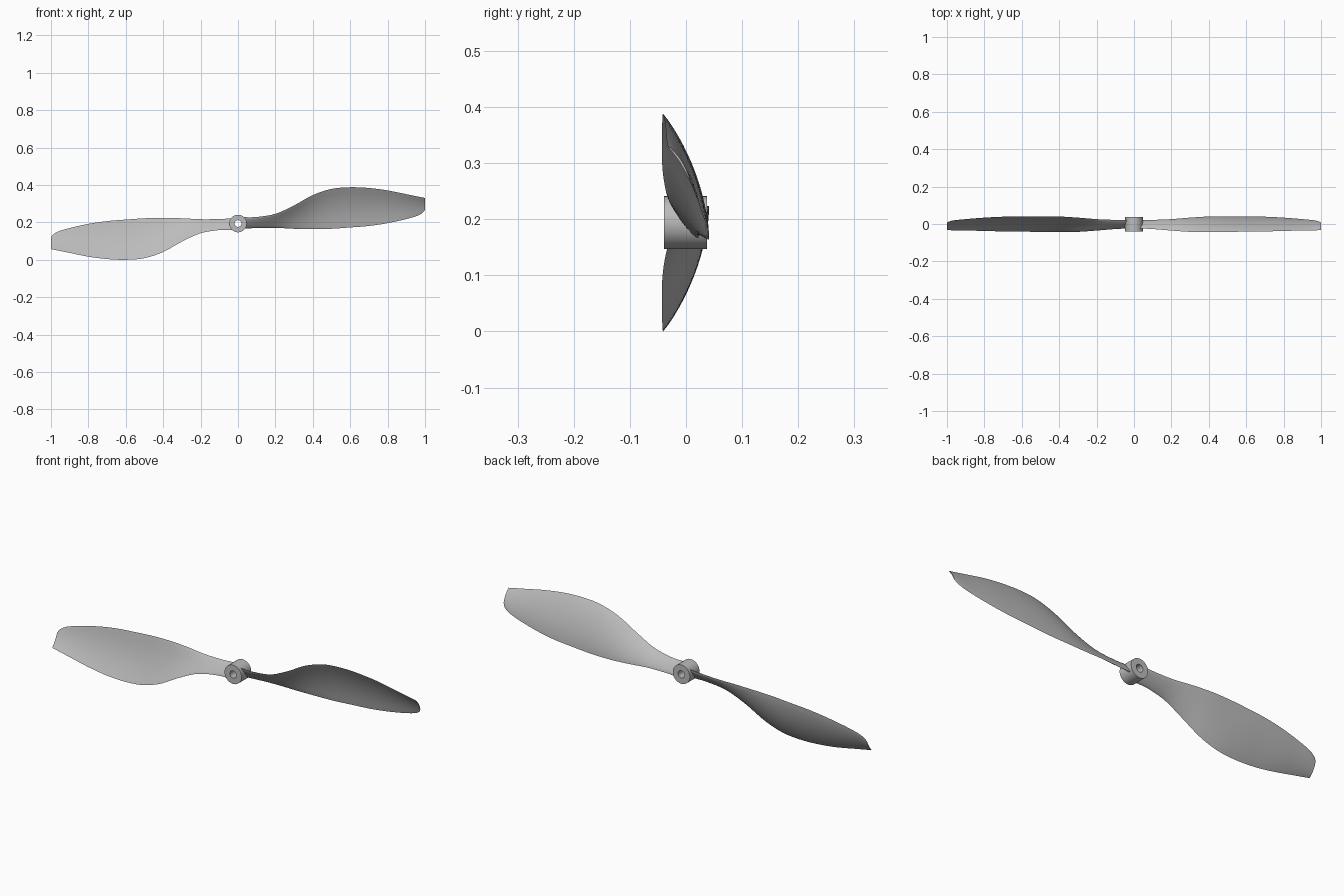
import bpy
import bmesh
from math import sin, cos, pi, sqrt, radians
from mathutils import Vector

cube = bpy.data.objects.get("Cube")
if cube:
    bpy.data.objects.remove(cube, do_unlink=True)

HUB_Z = 0.194

grey = bpy.data.materials.new("plain_grey")
grey.use_nodes = True
colour = (0.5, 0.5, 0.5, 1)
grey.diffuse_color = colour
grey.node_tree.nodes["Principled BSDF"].inputs["Base Color"].default_value = colour


def loft(name, rings, loop=False):
    """Skin a list of closed rings; join the ends or cap them."""
    bm = bmesh.new()
    verts = [[bm.verts.new(p) for p in ring] for ring in rings]
    n = len(verts[0])
    pairs = list(zip(verts, verts[1:]))
    if loop:
        pairs.append((verts[-1], verts[0]))
    else:
        bm.faces.new(verts[0])
        bm.faces.new(verts[-1])
    for a, b in pairs:
        for i in range(n):
            j = (i + 1) % n
            bm.faces.new((a[i], a[j], b[j], b[i]))
    bmesh.ops.recalc_face_normals(bm, faces=bm.faces)
    mesh = bpy.data.meshes.new(name)
    bm.to_mesh(mesh)
    bm.free()
    mesh.materials.append(grey)
    obj = bpy.data.objects.new(name, mesh)
    bpy.context.collection.objects.link(obj)
    obj.location.z = HUB_Z
    bpy.ops.object.select_all(action="DESELECT")
    obj.select_set(True)
    bpy.context.view_layer.objects.active = obj
    bpy.ops.object.shade_smooth_by_angle(angle=radians(35))
    return obj


def spline(points, steps):
    """Smooth curve through all the points."""
    pts = [Vector(p) for p in points]
    out = []
    for i in range(len(pts) - 1):
        p0, p1, p2 = pts[max(i - 1, 0)], pts[i], pts[i + 1]
        p3 = pts[min(i + 2, len(pts) - 1)]
        for k in range(steps):
            t = k / steps
            out.append(p1 + (p2 - p0) * (t / 2)
                       + (p0 * 2 - p1 * 5 + p2 * 4 - p3) * (t * t / 2)
                       + (p1 * 3 - p0 - p2 * 3 + p3) * (t ** 3 / 2))
    return out + [pts[-1]]


# Blade edges as seen from the hub axis: span, height, depth
leading_edge = [
    (.03, .034, -.024), (.1, .035, -.027), (.2, .052, -.035), (.3, .097, -.042),
    (.4, .152, -.043), (.5, .185, -.042), (.6, .194, -.041), (.7, .19, -.04),
    (.8, .177, -.037), (.9, .157, -.035), (.96, .145, -.034), (.99, .139, -.033),
    (1, .137, -.033)]
trailing_edge = [
    (.03, -.028, .022), (.1, -.024, .022), (.2, -.023, .026), (.3, -.028, .034),
    (.4, -.03, .04), (.5, -.028, .041), (.6, -.021, .041), (.7, -.013, .039),
    (.8, .002, .034), (.9, .024, .026), (.96, .042, .02), (.99, .06, .013),
    (1, .077, .006)]


def section(lead, trail, n=14):
    """Thin cambered aerofoil between two edge points."""
    x = lead.x
    dz, dy = lead.y - trail.y, lead.z - trail.z
    chord = sqrt(dz * dz + dy * dy)
    camber = 0.06 * min(1, x / 0.3)
    thick = 0.014 - 0.01 * min(1, x / 0.7)

    def point(t, side):
        off = 4 * camber * chord * t * (1 - t) + side * thick / 2 * sqrt(max(0, sin(pi * t)))
        return (x, trail.z + dy * t + off * dz / chord,
                trail.y + dz * t - off * dy / chord)

    back = [point(i / n, 1) for i in range(n + 1)]
    front = [point(i / n, -1) for i in range(n - 1, 0, -1)]
    return back + front


# Two blades, half a turn apart about the shaft
rings = [section(a, b) for a, b in zip(spline(leading_edge, 5), spline(trailing_edge, 5))]
loft("left_blade", rings)
loft("right_blade", [[(-x, y, -z) for x, y, z in ring] for ring in rings])

# Hub: a tube with a shaft hole
profile = [(.018, -.039), (.047, -.039), (.047, .037), (.018, .037)]
SEGMENTS = 48
angles = [2 * pi * i / SEGMENTS for i in range(SEGMENTS)]
loft("hub", [[(r * cos(a), y, r * sin(a)) for r, y in profile] for a in angles], loop=True)
